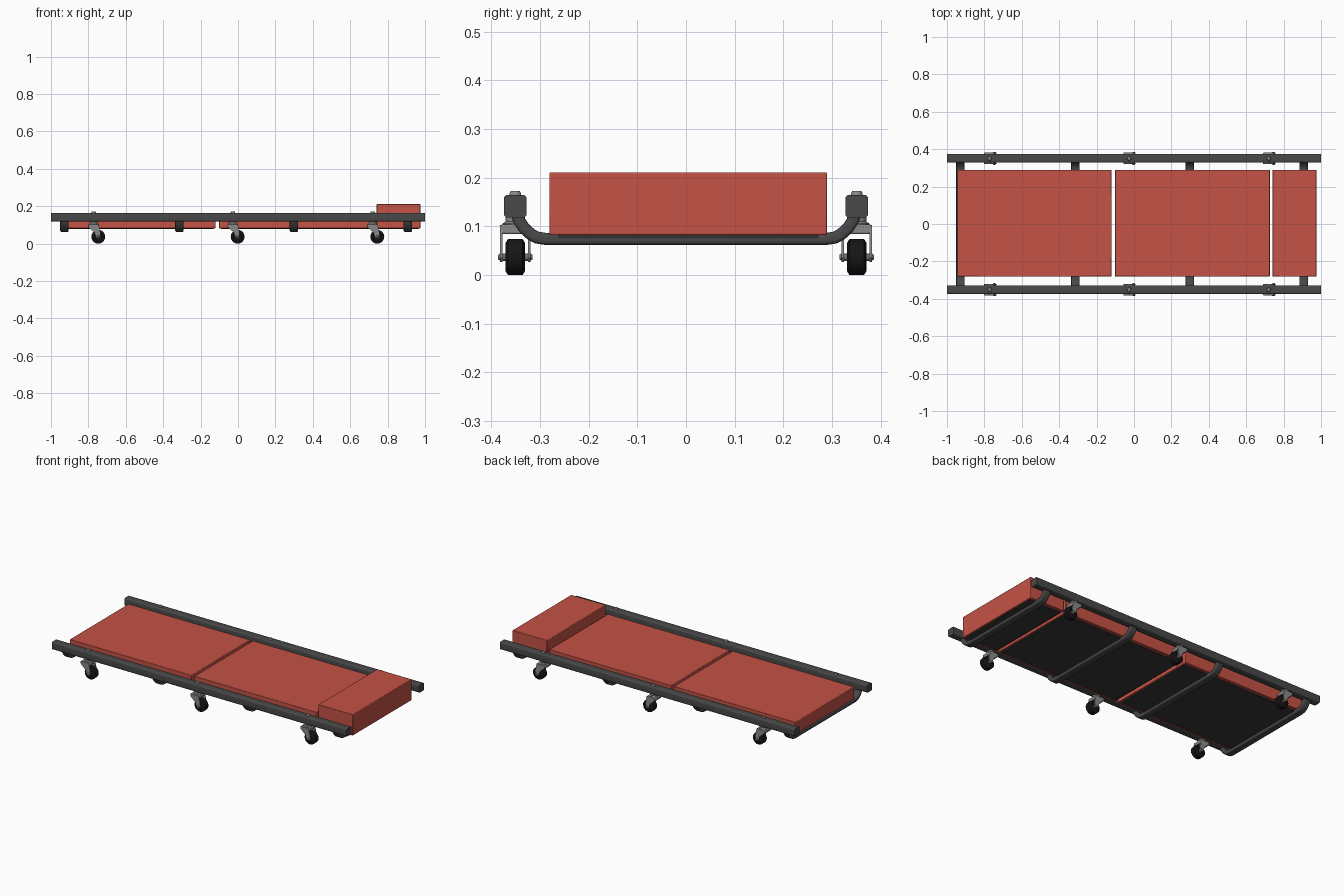
import bpy, bmesh, math
from mathutils import Vector

if "Cube" in bpy.data.objects:
    bpy.data.objects.remove(bpy.data.objects["Cube"])


def material(name, rgb):
    m = bpy.data.materials.new(name)
    m.diffuse_color = (*rgb, 1)
    m.use_nodes = True
    m.node_tree.nodes["Principled BSDF"].inputs["Base Color"].default_value = m.diffuse_color
    return m


RED = material("red vinyl", (0.56, 0.085, 0.06))
FRAME = material("dark grey frame", (0.065, 0.065, 0.065))
BOARD = material("charcoal board", (0.04, 0.04, 0.04))
STEEL = material("grey steel", (0.25, 0.25, 0.25))
RUBBER = material("black rubber", (0.008, 0.008, 0.008))


def finish(name, bm, mat, bevel=0.0, segments=2):
    bmesh.ops.recalc_face_normals(bm, faces=bm.faces)
    me = bpy.data.meshes.new(name)
    bm.to_mesh(me)
    bm.free()
    me.materials.append(mat)
    ob = bpy.data.objects.new(name, me)
    bpy.context.collection.objects.link(ob)
    if bevel:
        mod = ob.modifiers.new("bevel", 'BEVEL')
        mod.width, mod.segments, mod.limit_method = bevel, segments, 'ANGLE'
    bpy.context.view_layer.objects.active = ob
    ob.select_set(True)
    bpy.ops.object.shade_smooth_by_angle(angle=math.radians(35))
    ob.select_set(False)
    return ob


def box(name, lo, hi, mat, bevel=0.0):
    bm = bmesh.new()
    bmesh.ops.create_cube(bm, size=1)
    for v in bm.verts:
        v.co = [(a + b) / 2 + c * (b - a) for a, b, c in zip(lo, hi, v.co)]
    return finish(name, bm, mat, bevel)


def bridge(bm, rings):
    n = len(rings[0])
    for a, b in zip(rings, rings[1:]):
        for i in range(n):
            j = (i + 1) % n
            bm.faces.new((a[i], a[j], b[j], b[i]))
    bm.faces.new(rings[0])
    bm.faces.new(rings[-1])


def lathe(name, centre, axis, profile, mat, n=20):
    """Solid of revolution; profile is (offset along axis, radius)."""
    bm = bmesh.new()
    rings = []
    for d, r in profile:
        ring = []
        for i in range(n):
            t = math.tau * i / n
            u, w = r * math.cos(t), r * math.sin(t)
            off = (u, d, w) if axis == 'Y' else (u, w, d)
            ring.append(bm.verts.new(Vector(centre) + Vector(off)))
        rings.append(ring)
    bridge(bm, rings)
    return finish(name, bm, mat)


def rounded_rect(w, h, r, k=4):
    pts = []
    for q, (sx, sy) in enumerate(((1, 1), (-1, 1), (-1, -1), (1, -1))):
        for i in range(k + 1):
            t = math.pi / 2 * (q + i / k)
            pts.append((sx * (w / 2 - r) + r * math.cos(t), sy * (h / 2 - r) + r * math.sin(t)))
    return pts


# Side rails: rounded square tubes
for side, s in (("front", -1), ("back", 1)):
    bm = bmesh.new()
    prof = rounded_rect(0.047, 0.047, 0.008)
    bridge(bm, [[bm.verts.new((x, s * 0.351 + a, 0.1415 + b)) for a, b in prof] for x in (-1, 1)])
    finish(side + "_rail", bm, FRAME)

# Cross tubes: flat tubes whose ends curve up to the rails
half = [(0.347, 0.122), (0.343, 0.112), (0.333, 0.097), (0.318, 0.083), (0.306, 0.077), (0.29, 0.0745)]
path = [Vector((0, -y, z)) for y, z in half] + [Vector((0, y, z)) for y, z in reversed(half)]
for k, x in enumerate((-0.928, -0.313, 0.299, 0.908)):
    bm = bmesh.new()
    rings = []
    for i, p in enumerate(path):
        t = (path[min(i + 1, len(path) - 1)] - path[max(i - 1, 0)]).normalized()
        up = Vector((0, -t.z, t.y))
        rings.append([bm.verts.new(p + Vector((x + a, 0, 0)) + up * b)
                      for a, b in rounded_rect(0.045, 0.025, 0.008)])
    bridge(bm, rings)
    finish(f"cross_tube_{k + 1}", bm, FRAME)

# Cushions, each with a dark backing board underneath
for name, x0, x1, top in (("leg_pad", -0.945, -0.12, 0.16),
                          ("back_pad", -0.101, 0.726, 0.16),
                          ("headrest", 0.741, 0.975, 0.211)):
    box(name, (x0, -0.281, 0.082), (x1, 0.29, top), RED, 0.003)
    box(name + "_board", (x0 + 0.01, -0.262, 0.077), (x1 - 0.01, 0.271, 0.083), BOARD)

# Six swivel casters
arm = [(-0.028, 0.103), (0.026, 0.103), (0.036, 0.06), (0.036, 0.035),
       (0.029, 0.027), (0.02, 0.027), (0.012, 0.035), (0.004, 0.06), (-0.028, 0.088)]
for side, s in (("front", -1), ("back", 1)):
    for k, x in enumerate((-0.772, -0.027, 0.72)):
        tag, y, wx = f"{side}_{k + 1}", s * 0.351, x + 0.025
        # bolt through the rail, with swivel bearing and fork
        lathe("bolt_" + tag, (x, y, 0), 'Z', [(0.1, 0.012), (0.168, 0.012), (0.173, 0.009)], STEEL, 12)
        lathe("bearing_" + tag, (x, y, 0), 'Z',
              [(0.1, 0.026), (0.106, 0.026), (0.11, 0.02), (0.119, 0.02)], STEEL)
        box("fork_top_" + tag, (x - 0.03, y - 0.031, 0.084), (x + 0.028, y + 0.031, 0.104), STEEL, 0.004)
        for j, d in enumerate((-0.0285, 0.0285)):
            bm = bmesh.new()
            bridge(bm, [[bm.verts.new((x + a, y + d + e, z)) for a, z in arm] for e in (-0.0025, 0.0025)])
            finish(f"fork_arm_{tag}_{j + 1}", bm, STEEL)
        lathe("axle_" + tag, (wx, y, 0.037), 'Y',
              [(-0.035, 0.005), (-0.031, 0.008), (0.031, 0.008), (0.035, 0.005)], STEEL, 10)
        # wheel with chamfered tread
        lathe("wheel_" + tag, (wx, y, 0.037), 'Y',
              [(-0.016, 0.022), (-0.02, 0.024), (-0.02, 0.029), (-0.015, 0.037),
               (0.015, 0.037), (0.02, 0.029), (0.02, 0.024), (0.016, 0.022)], RUBBER)
